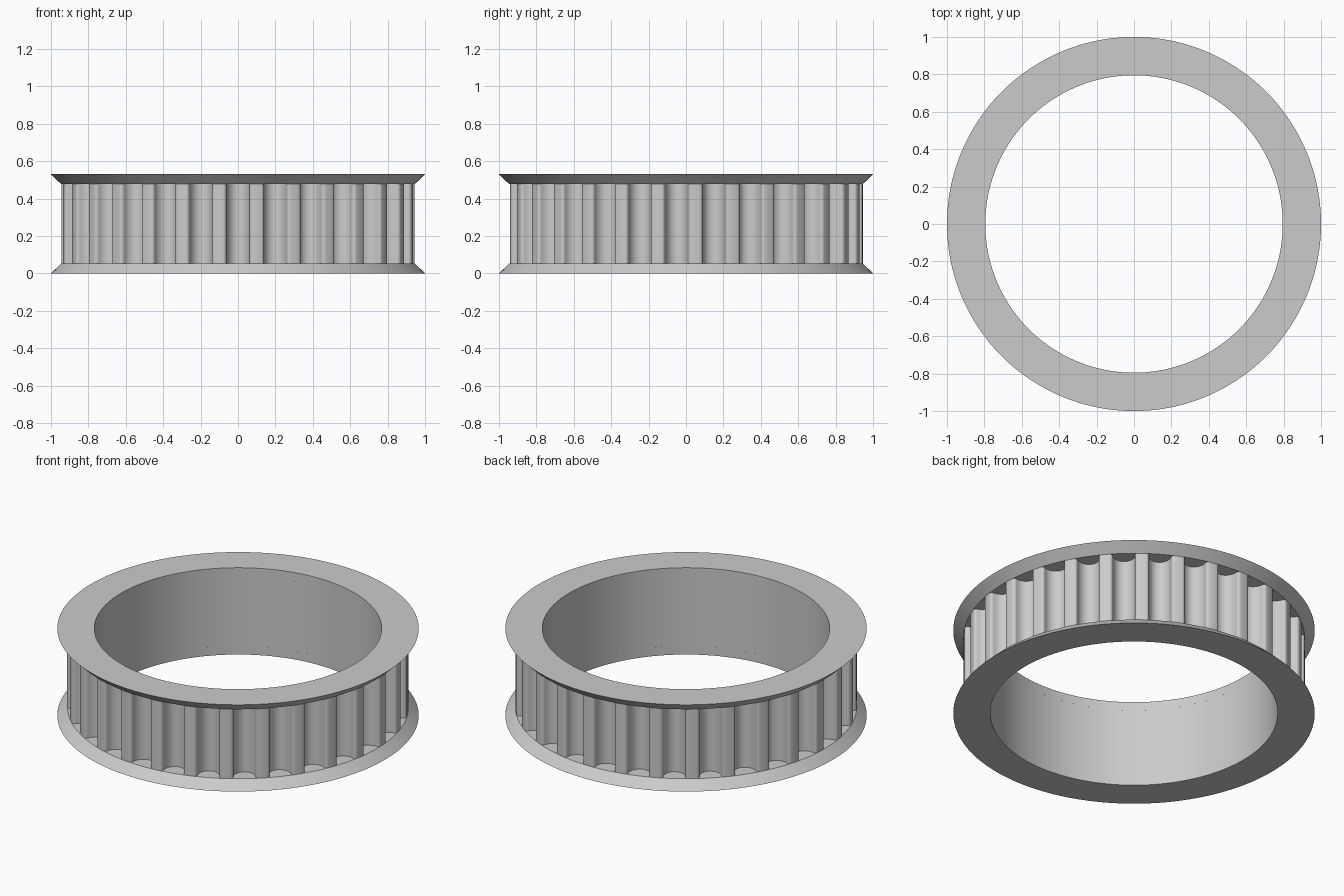
import bpy
import bmesh
from math import sin, cos, pi, sqrt, atan2, radians

cube = bpy.data.objects.get("Cube")
if cube:
    bpy.data.objects.remove(cube, do_unlink=True)

TEETH = 29
HEIGHT = 0.53
FLANGE = 0.053       # flange thickness
BORE = 0.795
TIP = 0.945          # radius over the teeth
MOUTH = 0.0795       # half width of a groove at the tip radius
FILLET = 0.0177      # rounding of the tooth corners
DEPTH = 0.0866

# Grey metal
metal = bpy.data.materials.new("grey metal")
GREY = (0.6, 0.6, 0.6, 1)
metal.diffuse_color = GREY
metal.use_nodes = True
metal.node_tree.nodes["Principled BSDF"].inputs["Base Color"].default_value = GREY


def ring(name, loops):
    """Closed ring: loops of equal length, each bridged to the next, last to first."""
    bm = bmesh.new()
    rows = [[bm.verts.new(p) for p in loop] for loop in loops]
    n = len(rows[0])
    for a, b in zip(rows, rows[1:] + rows[:1]):
        for i in range(n):
            j = (i + 1) % n
            bm.faces.new((a[i], a[j], b[j], b[i]))
    bmesh.ops.recalc_face_normals(bm, faces=bm.faces)
    mesh = bpy.data.meshes.new(name)
    bm.to_mesh(mesh)
    bm.free()
    mesh.materials.append(metal)
    obj = bpy.data.objects.new(name, mesh)
    bpy.context.collection.objects.link(obj)
    bpy.ops.object.select_all(action='DESELECT')
    obj.select_set(True)
    bpy.context.view_layer.objects.active = obj
    bpy.ops.object.shade_smooth_by_angle(angle=radians(30))
    return obj


def circle(radius, z, angles):
    return [(radius * cos(a), radius * sin(a), z) for a in angles]


# Half a groove as (half width, depth): rounded corner, then rounded floor
half = []
for i in range(6):
    a = pi / 2 * i / 6
    half.append((MOUTH - FILLET * sin(a), FILLET * (1 - cos(a))))
for i in range(10):
    a = pi / 2 * i / 10
    half.append(((MOUTH - FILLET) * cos(a), FILLET + (DEPTH - FILLET) * sin(a)))
groove = [(-w, d) for w, d in half] + [(0, DEPTH)] + [(w, d) for w, d in reversed(half)]

# Outline of the toothed band in polar form, one groove centred on the front
chord = sqrt(TIP ** 2 - MOUTH ** 2)
pitch = 2 * pi / TEETH
outline = []
for k in range(TEETH):
    centre = -pi / 2 + k * pitch
    for w, d in groove:
        outline.append((sqrt((chord - d) ** 2 + w * w), centre + atan2(w, chord - d)))
    outline.append((TIP, centre + pitch / 2))   # middle of the tooth land
angles = [a for r, a in outline]


def toothed(z):
    return [(r * cos(a), r * sin(a), z) for r, a in outline]


low, high = FLANGE, HEIGHT - FLANGE
ring("toothed_band", [circle(BORE, low, angles), toothed(low),
                      toothed(high), circle(BORE, high, angles)])

# Bevelled flanges, wide on the outside
even = [2 * pi * i / 180 for i in range(180)]
for name, outer, inner in (("bottom_flange", 0, low), ("top_flange", HEIGHT, high)):
    ring(name, [circle(BORE, outer, even), circle(1, outer, even),
                circle(TIP, inner, even), circle(BORE, inner, even)])
